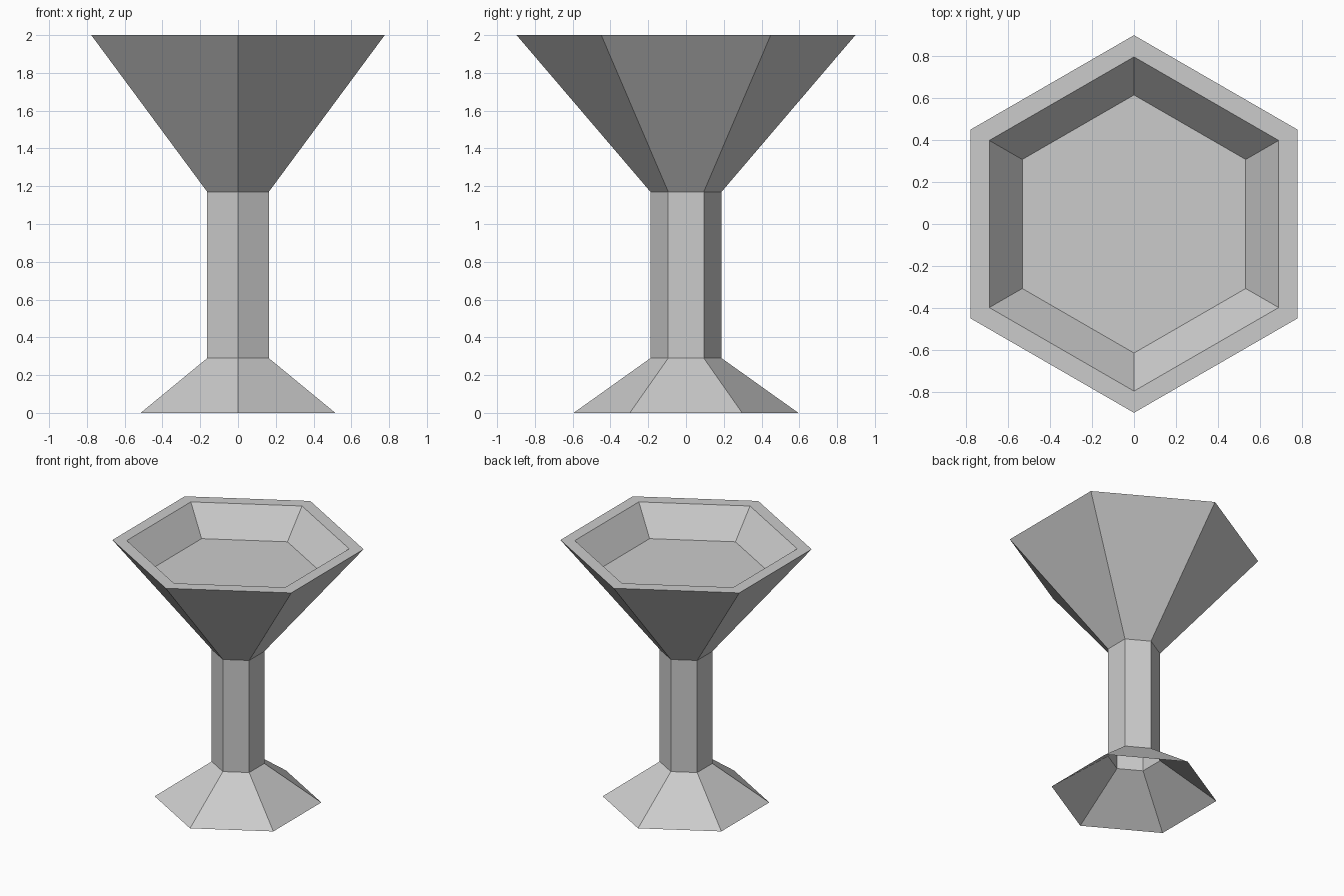
import bpy
import bmesh
from math import cos, sin, pi

SIDES = 6

cube = bpy.data.objects.get("Cube")
if cube:
    bpy.data.objects.remove(cube, do_unlink=True)

# One plain grey for the whole goblet
grey = bpy.data.materials.new("light_grey")
grey.use_nodes = True
colour = (0.6, 0.6, 0.6, 1.0)
grey.diffuse_color = colour
grey.node_tree.nodes["Principled BSDF"].inputs["Base Color"].default_value = colour


def hex_shell(name, profile, close_end=False):
    """Sweep (radius, height) points round z in flat sides, corners on +y and -y."""
    bm = bmesh.new()
    rings = []
    for r, z in profile:
        angles = [pi / 2 + 2 * pi * i / SIDES for i in range(SIDES)]
        rings.append([bm.verts.new((r * cos(a), r * sin(a), z)) for a in angles])
    for low, high in zip(rings, rings[1:]):
        for i in range(SIDES):
            j = (i + 1) % SIDES
            bm.faces.new((low[i], low[j], high[j], high[i]))
    if close_end:
        bm.faces.new(rings[-1])
    mesh = bpy.data.meshes.new(name)
    bm.to_mesh(mesh)
    bm.free()
    mesh.materials.append(grey)
    obj = bpy.data.objects.new(name, mesh)
    bpy.context.collection.objects.link(obj)
    return obj


FOOT_TOP, STEM_TOP, RIM = 0.29, 1.17, 2.0
STEM_RADIUS = 0.188

# Flared foot, hollow and open underneath
hex_shell("foot", [(0.595, 0), (STEM_RADIUS, FOOT_TOP)])

# Hollow stem
hex_shell("stem", [(STEM_RADIUS, FOOT_TOP), (STEM_RADIUS, STEM_TOP)])

# Bowl: outer wall, flat rim, inner wall and level floor
hex_shell("bowl", [(STEM_RADIUS, STEM_TOP), (0.897, RIM), (0.794, RIM), (0.613, 1.788)],
          close_end=True)
